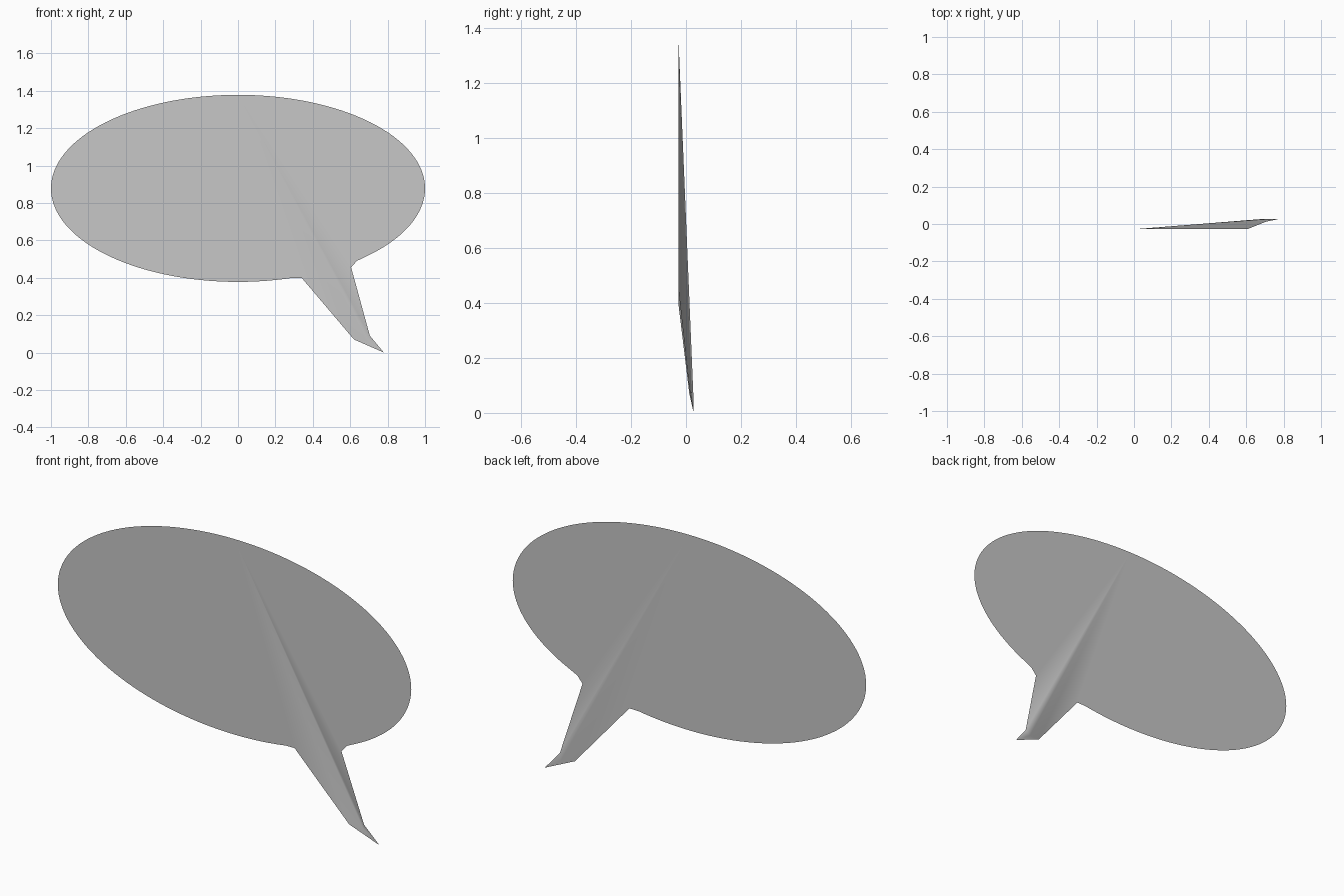
import bpy, bmesh
from math import sin, cos, tau

if "Cube" in bpy.data.objects:
    bpy.data.objects.remove(bpy.data.objects["Cube"], do_unlink=True)

grey = bpy.data.materials.new("light_grey")
grey.use_nodes = True
colour = (0.57, 0.57, 0.57, 1)
grey.diffuse_color = colour
grey.node_tree.nodes["Principled BSDF"].inputs["Base Color"].default_value = colour

FRONT_Y = -0.028
CENTRE_Z = 0.878
SEGMENTS = 128

bm = bmesh.new()


def point(x, z, y=FRONT_Y):
    return bm.verts.new((x, y, z))


# Oval outline, counter-clockwise from the top, left open where the tail joins
top = point(0, CENTRE_Z + 0.5)
near_arc = []
far_arc = [point(0.635, 0.49)]
for i in range(1, SEGMENTS):
    a = tau * i / SEGMENTS
    x, z = -sin(a), CENTRE_Z + 0.5 * cos(a)
    if z > CENTRE_Z or x < 0.3:
        (near_arc if i < SEGMENTS * 0.6 else far_arc).append(point(x, z))
    elif x > 0.65:
        far_arc.append(point(x, z))

# Tail corners, bending backwards towards the tip
root_inner = point(0.34, 0.40)
bend_inner = point(0.62, 0.07, 0.012)
ridge = point(0.69, 0.06, 0.027)
bend_outer = point(0.705, 0.09, 0.012)
root_outer = point(0.605, 0.455)
tip = point(0.78, 0, 0.028)

# Flat oval panels on both sides of the tail
bm.faces.new([top] + near_arc + [root_inner])
bm.faces.new([top, root_outer] + far_arc)

# Folded tail, its crease running from the top of the oval to the tip
tail = [root_inner, bend_inner, ridge, bend_outer, root_outer]
for a, b in zip(tail, tail[1:]):
    bm.faces.new((top, a, b))
bm.faces.new((bend_inner, tip, ridge))
bm.faces.new((ridge, tip, bend_outer))

# Smooth shading that lets the large flat panels dominate
for face in bm.faces:
    face.smooth = True

mesh = bpy.data.meshes.new("speech_bubble")
bm.to_mesh(mesh)
bm.free()
mesh.materials.append(grey)
bubble = bpy.data.objects.new("speech_bubble", mesh)
bpy.context.collection.objects.link(bubble)
soften = bubble.modifiers.new("soft_shading", "WEIGHTED_NORMAL")
soften.mode = "FACE_AREA"
soften.weight = 100
